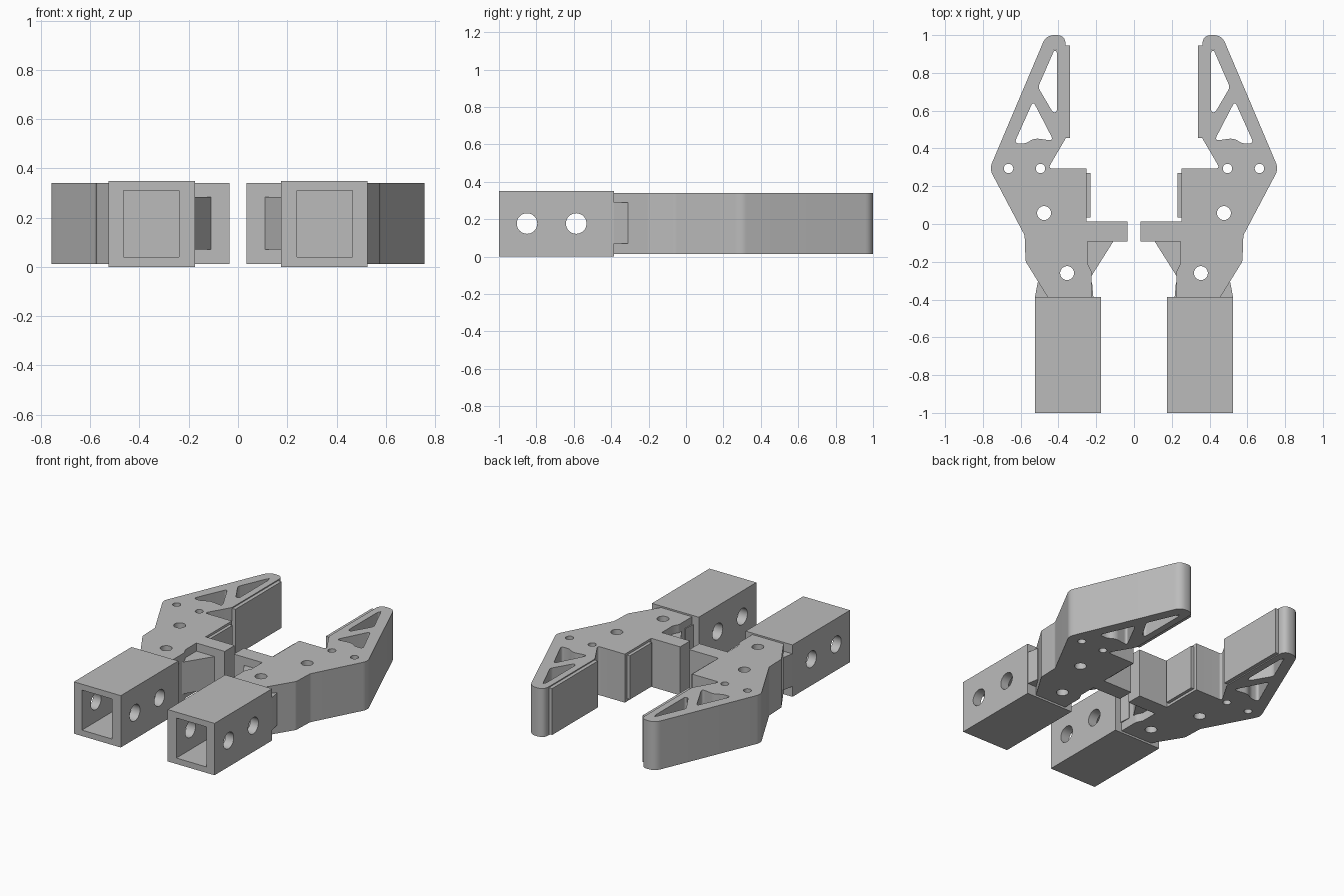
import bpy, bmesh, math
from mathutils import Vector, Matrix

if "Cube" in bpy.data.objects:
    bpy.data.objects.remove(bpy.data.objects["Cube"])

grey = bpy.data.materials.new("plain grey")
grey.diffuse_color = (0.5, 0.5, 0.5, 1)
grey.use_nodes = True
grey.node_tree.nodes["Principled BSDF"].inputs["Base Color"].default_value = grey.diffuse_color


def rounded(points, steps=8):
    """Outline from (x, y, corner length) points."""
    out, n = [], len(points)
    for i, (x, y, t) in enumerate(points):
        p = Vector((x, y))
        if t == 0:
            out.append(p)
            continue
        a = Vector(points[i - 1][:2]) - p
        b = Vector(points[(i + 1) % n][:2]) - p
        a, b = p + a.normalized() * t, p + b.normalized() * t
        for k in range(steps + 1):
            s = k / steps
            out.append(a * (1 - s) ** 2 + p * 2 * s * (1 - s) + b * s * s)
    return out


def circle(x, y, r, n=28):
    return [Vector((x + r * math.cos(2 * math.pi * k / n),
                    y + r * math.sin(2 * math.pi * k / n))) for k in range(n)]


def activate(ob):
    bpy.ops.object.select_all(action='DESELECT')
    ob.select_set(True)
    bpy.context.view_layer.objects.active = ob


def finish(ob):
    """Colour, mirror to the second gripper half, and shade."""
    activate(ob)
    ob.data.materials.clear()
    ob.data.materials.append(grey)
    ob.modifiers.new("Mirror", 'MIRROR').use_mirror_merge = False
    bpy.ops.object.modifier_apply(modifier="Mirror")
    bpy.ops.object.shade_smooth_by_angle(angle=math.radians(30))


def plate(name, loops, z0, z1):
    """Extruded outline; later loops are holes."""
    cu = bpy.data.curves.new(name, 'CURVE')
    cu.dimensions, cu.fill_mode = '2D', 'BOTH'
    cu.extrude = (z1 - z0) / 2
    for loop in loops:
        sp = cu.splines.new('POLY')
        sp.points.add(len(loop) - 1)
        for q, v in zip(sp.points, loop):
            q.co = (v.x, v.y, 0, 1)
        sp.use_cyclic_u = True
    ob = bpy.data.objects.new(name, cu)
    bpy.context.collection.objects.link(ob)
    activate(ob)
    bpy.ops.object.convert(target='MESH')
    ob = bpy.context.view_layer.objects.active
    ob.data.transform(Matrix.Translation((0, 0, (z0 + z1) / 2)))
    bm = bmesh.new()
    bm.from_mesh(ob.data)
    bmesh.ops.remove_doubles(bm, verts=bm.verts, dist=1e-5)
    bmesh.ops.recalc_face_normals(bm, faces=bm.faces)
    bm.to_mesh(ob.data)
    bm.free()
    finish(ob)


def box(name, x, y, z):
    bm = bmesh.new()
    lo, hi = Vector((x[0], y[0], z[0])), Vector((x[1], y[1], z[1]))
    bmesh.ops.create_cube(bm, size=1)
    bmesh.ops.scale(bm, vec=hi - lo, verts=bm.verts)
    bmesh.ops.translate(bm, vec=(lo + hi) / 2, verts=bm.verts)
    me = bpy.data.meshes.new(name)
    bm.to_mesh(me)
    bm.free()
    ob = bpy.data.objects.new(name, me)
    bpy.context.collection.objects.link(ob)
    return ob


def cut(ob, cutter):
    activate(ob)
    mod = ob.modifiers.new("Cut", 'BOOLEAN')
    mod.operation, mod.solver, mod.object = 'DIFFERENCE', 'EXACT', cutter
    bpy.ops.object.modifier_apply(modifier="Cut")
    bpy.data.objects.remove(cutter)


# Jaw body with stepped inner block, pin holes and lightening windows
outline = rounded([
    (.362, 1, .05), (.465, 1, .045), (.765, .292, .035), (.579, -.06, .01),
    (.574, -.198, .01), (.458, -.386, 0), (.225, -.386, 0), (.225, -.25, .01),
    (.246, -.209, 0), (.246, -.093, 0), (.034, -.093, 0), (.034, .013, 0),
    (.251, .013, 0), (.251, .294, 0), (.455, .294, .025), (.362, .453, .005)])
tip_window = rounded([(.407, .925, .03), (.42, .925, .02), (.508, .724, .018),
                      (.429, .59, .015), (.407, .59, .02)])
root_window = rounded([(.534, .65, .025), (.635, .425, .03), (.57, .427, .02),
                       (.53, .455, .03), (.425, .44, .03)])
pins = [circle(.495, .294, .025), circle(.664, .294, .025),
        circle(.476, .058, .037), circle(.354, -.26, .037)]
plate("jaw", [outline, tip_window, root_window] + pins, .013, .34)

# Gusset under the inner block
plate("gusset", [[Vector(p) for p in
      [(.108, -.09), (.23, -.283), (.30, -.283), (.30, -.09)]]], .07, .285)

# Shoulder tab joining the jaw to the tube
pin = circle(.354, -.26, .037)
plate("shoulder_tab", [[Vector(p) for p in
      [(.222, -.31), (.215, -.39), (.525, -.39), (.51, -.31)]]], .07, .29)

# Grip pads
finish(box("tip_pad", (.338, .363), (.455, .945), (.02, .333)))
finish(box("inner_pad", (.23, .252), (.035, .27), (.03, .325)))

# Square tube with cross holes
tube = box("tube", (.175, .525), (-1, -.386), (0, .35))
cut(tube, box("cavity", (.24, .465), (-1.1, -.42), (.04, .31)))
for y in (-.85, -.587):
    bpy.ops.mesh.primitive_cylinder_add(vertices=32, radius=.055, depth=.6,
                                        location=(.35, y, .177),
                                        rotation=(0, math.pi / 2, 0))
    cut(tube, bpy.context.object)
finish(tube)
